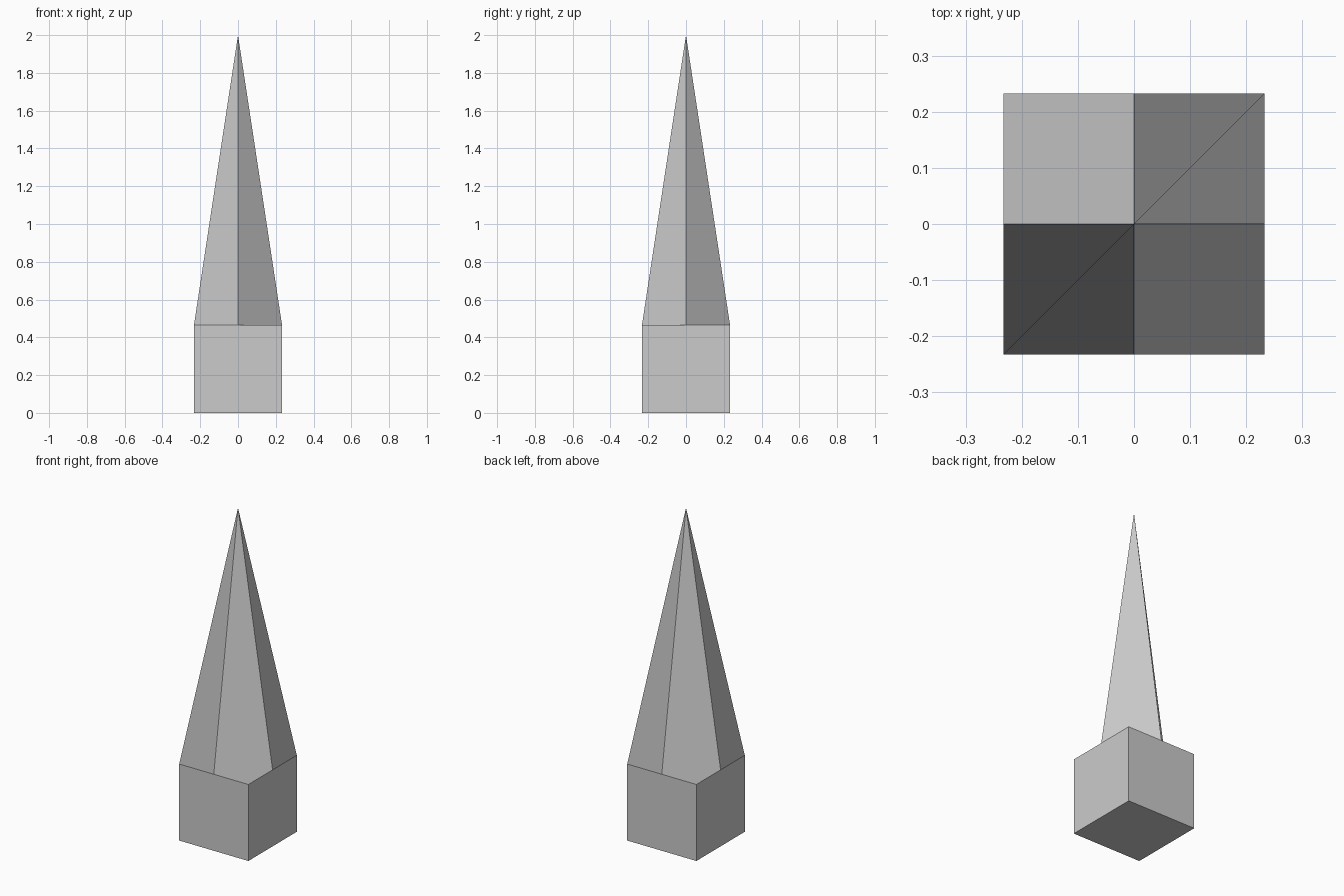
import bpy, bmesh

if "Cube" in bpy.data.objects:
    bpy.data.objects.remove(bpy.data.objects["Cube"])

HALF = 0.233      # half width of the block
BLOCK_TOP = 0.466
TIP = 2.0

bm = bmesh.new()

# Top of the block: a 2x2 grid whose middle point is pulled up into the spire
top = {}
for i in (-1, 0, 1):
    for j in (-1, 0, 1):
        z = TIP if i == j == 0 else BLOCK_TOP
        top[i, j] = bm.verts.new((i * HALF, j * HALF, z))

# Four spire quads, all starting at the same corner so they fold the same way
for i in (-1, 0):
    for j in (-1, 0):
        bm.faces.new((top[i, j], top[i + 1, j], top[i + 1, j + 1], top[i, j + 1]))

# Block sides and underside
corners = [(-1, -1), (1, -1), (1, 1), (-1, 1)]
base = [bm.verts.new((i * HALF, j * HALF, 0)) for i, j in corners]
for k in range(4):
    n = (k + 1) % 4
    a, b = corners[k], corners[n]
    mid = ((a[0] + b[0]) // 2, (a[1] + b[1]) // 2)
    bm.faces.new((base[k], base[n], top[b], top[mid], top[a]))
bm.faces.new(base[::-1])

mesh = bpy.data.meshes.new("spire_block")
bm.to_mesh(mesh)
bm.free()
bpy.context.collection.objects.link(bpy.data.objects.new("spire_block", mesh))
